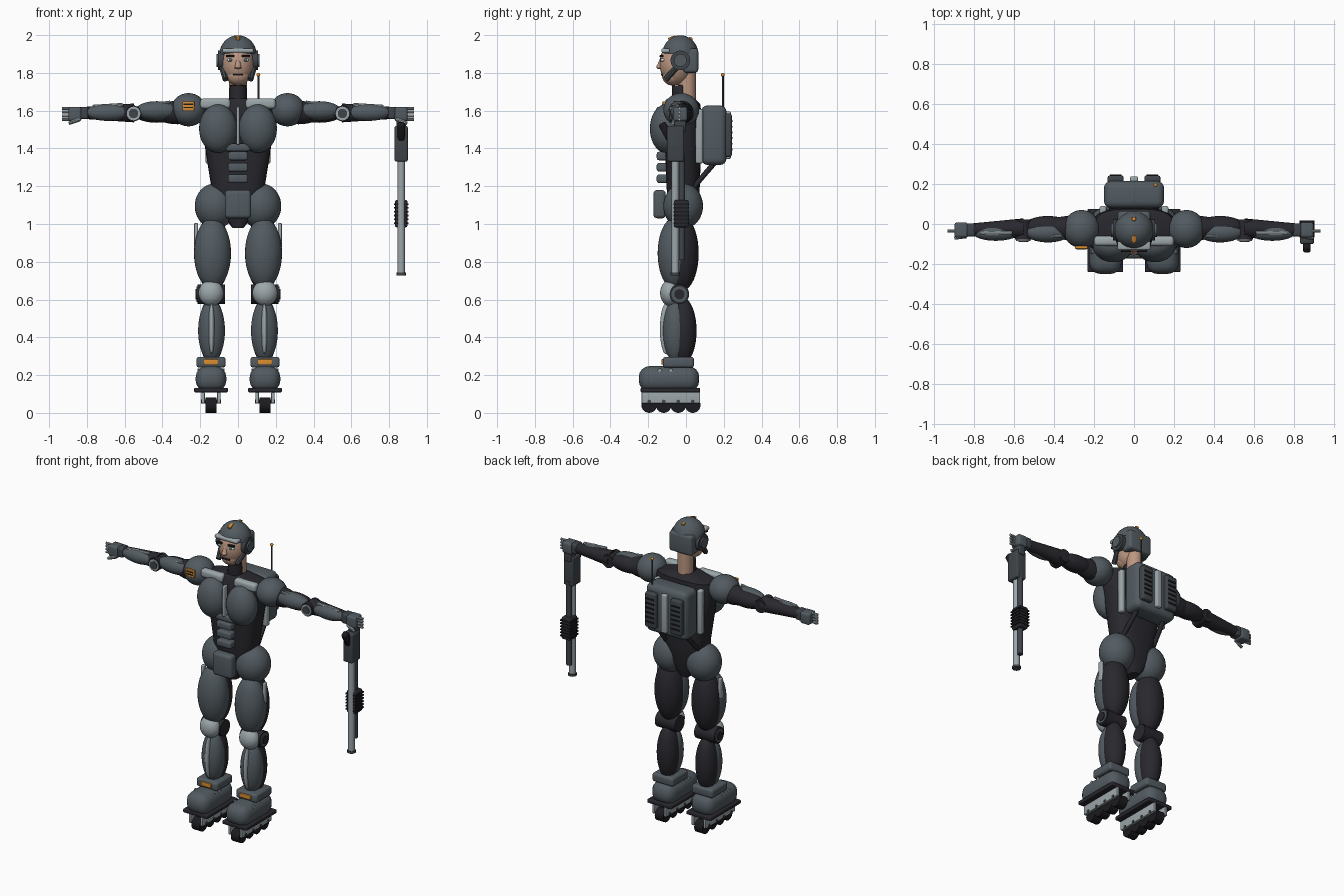
import bpy, bmesh, math
from mathutils import Vector, Matrix

if "Cube" in bpy.data.objects:
    bpy.data.objects.remove(bpy.data.objects["Cube"])


def material(name, r, g, b):
    m = bpy.data.materials.new(name)
    m.use_nodes = True
    m.diffuse_color = (r, g, b, 1)
    m.node_tree.nodes["Principled BSDF"].inputs["Base Color"].default_value = (r, g, b, 1)
    return m


ARMOR = material("slate armor", .085, .105, .12)
SUIT = material("dark undersuit", .021, .021, .027)
METAL = material("light metal", .33, .38, .4)
GUN = material("gunmetal", .05, .058, .066)
BLACK = material("black rubber", .011, .011, .014)
SKIN = material("skin", .5, .31, .22)
ORANGE = material("orange", .7, .27, .03)
WHITE = material("eye white", .65, .68, .7)
BLUE = material("iris blue", .06, .16, .24)


def finish(name, bm, mat):
    bmesh.ops.recalc_face_normals(bm, faces=bm.faces)
    mesh = bpy.data.meshes.new(name)
    bm.to_mesh(mesh)
    bm.free()
    mesh.materials.append(mat)
    ob = bpy.data.objects.new(name, mesh)
    bpy.context.collection.objects.link(ob)
    bpy.ops.object.select_all(action='DESELECT')
    ob.select_set(True)
    bpy.context.view_layer.objects.active = ob
    bpy.ops.object.shade_smooth_by_angle(angle=math.radians(35))
    return ob


def ball(name, loc, radii, mat, cut=None):
    """Ellipsoid; cut keeps only what lies above that height."""
    bm = bmesh.new()
    bmesh.ops.create_uvsphere(bm, u_segments=32, v_segments=20, radius=1)
    bmesh.ops.transform(bm, matrix=Matrix.Translation(loc) @ Matrix.Diagonal((*radii, 1)), verts=bm.verts)
    if cut is not None:
        res = bmesh.ops.bisect_plane(bm, geom=bm.verts[:] + bm.edges[:] + bm.faces[:],
                                     plane_co=(0, 0, cut), plane_no=(0, 0, 1), clear_inner=True)
        bmesh.ops.edgeloop_fill(bm, edges=[e for e in res["geom_cut"] if isinstance(e, bmesh.types.BMEdge)])
    return finish(name, bm, mat)


def box(name, loc, size, mat, bevel=0, tilt=0):
    """Box with rounded edges, tilted about the x axis."""
    bm = bmesh.new()
    bmesh.ops.create_cube(bm, size=1)
    bmesh.ops.scale(bm, vec=size, verts=bm.verts)
    if bevel:
        bmesh.ops.bevel(bm, geom=bm.edges[:], offset=bevel, segments=4, profile=.5, affect='EDGES')
    bmesh.ops.transform(bm, matrix=Matrix.Translation(loc) @ Matrix.Rotation(tilt, 4, 'X'), verts=bm.verts)
    return finish(name, bm, mat)


def rod(name, a, b, r, mat, r2=None, sides=24):
    """Cylinder or cone between two points."""
    a, b = Vector(a), Vector(b)
    bm = bmesh.new()
    bmesh.ops.create_cone(bm, cap_ends=True, segments=sides, radius1=r,
                          radius2=r if r2 is None else r2, depth=(b - a).length)
    rot = (b - a).to_track_quat('Z', 'Y').to_matrix().to_4x4()
    bmesh.ops.transform(bm, matrix=Matrix.Translation((a + b) / 2) @ rot, verts=bm.verts)
    return finish(name, bm, mat)


def loft(name, sections, mat, power=.7, sides=32):
    """Skin over squarish rings given as (height, half width, half depth, y centre)."""
    bm = bmesh.new()
    rings = []
    for z, hx, hy, cy in sections:
        ring = []
        for i in range(sides):
            c, s = math.cos(math.tau * i / sides), math.sin(math.tau * i / sides)
            ring.append(bm.verts.new((math.copysign(abs(c) ** power, c) * hx,
                                      math.copysign(abs(s) ** power, s) * hy + cy, z)))
        rings.append(ring)
    for lo, hi in zip(rings, rings[1:]):
        for i in range(sides):
            j = (i + 1) % sides
            bm.faces.new((lo[i], lo[j], hi[j], hi[i]))
    bm.faces.new(rings[0])
    bm.faces.new(rings[-1])
    return finish(name, bm, mat)


# Torso, belly and chest centre
loft("torso", [(.98, .03, .05, -.02), (1.08, .11, .08, -.015), (1.2, .142, .088, -.015), (1.4, .174, .095, -.015),
               (1.58, .205, .095, -.012), (1.635, .195, .085, -.01), (1.665, .07, .06, -.015)], SUIT)
for i in range(3):
    box("belly_plate", (0, -.125, 1.24 + i * .06), (.105, .06, .045), ARMOR, .012)
box("belly_top_plate", (0, -.115, 1.405), (.13, .06, .04), ARMOR, .012)
box("groin_plate", (0, -.14, 1.105), (.14, .065, .15), ARMOR, .02)
box("chest_seam", (0, -.135, 1.52), (.018, .04, .2), METAL, .006)

# Neck and head
rod("neck", (0, .005, 1.66), (0, .005, 1.82), .047, SKIN)
rod("neck_collar", (0, -.025, 1.62), (0, -.03, 1.735), .048, SUIT, .043)
ball("head", (0, -.05, 1.85), (.085, .09, .115), SKIN)
ball("jaw", (0, -.07, 1.79), (.064, .058, .057), SKIN)
rod("nose", (0, -.14, 1.825), (0, -.125, 1.885), .018, SKIN, .008, 12)
ball("nose_tip", (0, -.143, 1.832), (.016, .014, .012), SKIN)
box("mouth", (0, -.126, 1.79), (.055, .012, .01), BLACK, .003)

# Helmet
ball("helmet_dome", (0, -.03, 1.895), (.099, .096, .104), ARMOR, 1.9)
box("helmet_brow", (0, -.108, 1.918), (.165, .045, .024), METAL, .01)
box("helmet_back", (0, .025, 1.865), (.165, .08, .13), ARMOR, .018)
box("helmet_front_marker", (0, -.075, 1.985), (.02, .04, .014), ORANGE, .003, .35)
box("helmet_rear_marker", (0, .025, 1.982), (.018, .02, .012), ORANGE, .003, -.35)

# Backpack
box("backpack", (0, .147, 1.47), (.3, .135, .315), ARMOR, .035)
box("backpack_spine", (0, .22, 1.47), (.04, .035, .25), METAL, .008)
rod("antenna", (.108, .195, 1.6), (.108, .195, 1.785), .005, GUN, sides=10)
ball("antenna_tip", (.108, .195, 1.79), (.01, .01, .01), ORANGE)

for s in (-1, 1):
    side = "left_" if s > 0 else "right_"

    # Face and helmet sides
    ball(side + "eye", (s * .04, -.122, 1.868), (.018, .012, .009), WHITE)
    ball(side + "iris", (s * .04, -.131, 1.868), (.008, .006, .008), BLUE)
    box(side + "eyebrow", (s * .042, -.13, 1.889), (.045, .02, .01), BLACK, .003)
    rod(side + "ear_cup", (s * .07, -.03, 1.866), (s * .105, -.03, 1.866), .052, GUN)
    rod(side + "ear_knob", (s * .1, -.03, 1.866), (s * .115, -.03, 1.866), .034, ARMOR)
    rod(side + "jaw_guard", (s * .086, -.045, 1.835), (s * .066, -.108, 1.765), .016, GUN, sides=8)

    # Chest, collar and harness
    ball(side + "chest_plate", (s * .105, -.108, 1.505), (.101, .083, .128), ARMOR)
    box(side + "collar_bar", (s * .12, -.085, 1.637), (.16, .05, .055), METAL, .018)
    box(side + "back_strap", (s * .155, .07, 1.465), (.035, .04, .29), METAL, .012)
    rod(side + "pack_strut", (s * .1, .165, 1.34), (s * .115, .04, 1.195), .014, SUIT, sides=12)
    box(side + "pack_vent", (s * .092, .22, 1.47), (.08, .045, .23), GUN, .012)
    for i in range(6):
        box(side + "vent_rib", (s * .092, .243, 1.395 + i * .03), (.058, .008, .01), BLACK)

    # Arm
    ball(side + "shoulder", (s * .262, -.025, 1.605), (.093, .095, .088), ARMOR)
    ball(side + "armpit", (s * .32, -.02, 1.59), (.13, .06, .062), SUIT)
    ball(side + "upper_arm", (s * .43, -.015, 1.588), (.125, .055, .052), SUIT)
    ball(side + "upper_arm_plate", (s * .43, -.042, 1.6), (.115, .05, .05), ARMOR)
    rod(side + "upper_arm_trim", (s * .36, -.06, 1.645), (s * .5, -.06, 1.625), .008, METAL, sides=10)
    rod(side + "elbow", (s * .553, -.078, 1.585), (s * .553, .022, 1.585), .042, SUIT)
    rod(side + "elbow_ring", (s * .553, -.085, 1.585), (s * .553, -.077, 1.585), .036, METAL)
    rod(side + "elbow_cap", (s * .553, -.089, 1.585), (s * .553, -.08, 1.585), .025, GUN)
    rod(side + "forearm", (s * .55, -.022, 1.588), (s * .84, -.03, 1.588), .05, SUIT, .03)
    ball(side + "forearm_plate", (s * .69, -.042, 1.59), (.118, .042, .044), ARMOR)
    rod(side + "forearm_trim", (s * .61, -.045, 1.63), (s * .77, -.045, 1.62), .011, METAL, sides=10)
    box(side + "wrist", (s * .815, -.03, 1.588), (.045, .065, .065), GUN, .012)
    box(side + "palm", (s * .863, -.03, 1.582), (.07, .075, .075), ARMOR, .014)
    for i in range(4):
        z = 1.554 + i * .019
        rod(side + "finger", (s * .88, -.035, z), (s * .932, -.035, z), .008, METAL, sides=8)
    rod(side + "thumb", (s * .84, -.06, 1.555), (s * .895, -.07, 1.533), .012, METAL, .009, 10)

    # Leg
    x = s * .14
    ball(side + "hip", (s * .12, -.015, 1.095), (.109, .105, .12), ARMOR)
    ball(side + "thigh", (s * .134, -.023, .845), (.092, .09, .2), SUIT)
    ball(side + "thigh_plate", (s * .135, -.062, .845), (.098, .088, .188), ARMOR)
    box(side + "thigh_trim", (s * .222, -.04, .94), (.02, .03, .13), METAL, .006)
    ball(side + "knee_cap", (s * .143, -.085, .635), (.066, .052, .068), METAL)
    rod(side + "knee_joint", (s * .07, -.035, .628), (s * .215, -.035, .628), .052, SUIT)
    rod(side + "knee_outer_ring", (s * .212, -.035, .628), (s * .22, -.035, .628), .042, ARMOR)
    rod(side + "knee_outer_cap", (s * .217, -.035, .628), (s * .225, -.035, .628), .027, SUIT)
    ball(side + "calf", (x, -.018, .435), (.068, .074, .175), SUIT)
    ball(side + "shin_plate", (x, -.055, .435), (.071, .068, .165), ARMOR)
    ball(side + "shin_ridge", (x, -.105, .445), (.017, .033, .135), METAL)

    # Skate boot
    x = s * .143
    box(side + "ankle_cuff", (x, -.04, .268), (.155, .165, .058), ARMOR, .016)
    box(side + "ankle_buckle", (x, -.122, .27), (.075, .018, .028), ORANGE, .004)
    box(side + "boot", (x, -.09, .18), (.162, .32, .135), ARMOR, .058)
    for y in (-.14, -.08):
        rod(side + "boot_strap", (x - .072, y, .225), (x + .072, y, .225), .01, METAL, sides=10)
    box(side + "sole", (x, -.083, .121), (.178, .315, .024), SUIT, .006)
    for k in (-1, 1):
        box(side + "wheel_frame", (x + k * .042, -.08, .08), (.018, .31, .06), METAL, .004)
    for i in range(4):
        y = -.195 + i * .077
        rod(side + "wheel", (x - .03, y, .041), (x + .03, y, .041), .041, BLACK)
        rod(side + "wheel_axle", (x - .054, y, .06), (x + .054, y, .06), .01, GUN, sides=10)

# Shoulder badge
box("shoulder_badge", (-.263, -.117, 1.625), (.064, .014, .048), ORANGE, .003)
for z in (1.617, 1.634):
    box("badge_stripe", (-.263, -.124, z), (.05, .006, .007), BLACK)

# Long gun hanging muzzle down from the left hand
gx = .864
box("gun_receiver", (gx, -.055, 1.425), (.07, .09, .19), GUN, .01)
box("gun_stock", (gx, -.03, 1.53), (.05, .06, .08), GUN, .01)
box("gun_grip", (gx, -.105, 1.49), (.038, .042, .1), BLACK, .012, .5)
rod("gun_barrel", (gx, -.057, .735), (gx, -.057, 1.36), .02, METAL)
rod("gun_muzzle", (gx, -.057, .728), (gx, -.057, .742), .026, GUN)
rod("gun_tube", (gx, -.022, .81), (gx, -.022, 1.36), .017, GUN)
box("gun_pump", (gx, -.025, 1.055), (.066, .078, .145), SUIT, .01)
for i in range(6):
    box("pump_rib", (gx, -.025, 1.005 + i * .02), (.076, .084, .008), BLACK)
